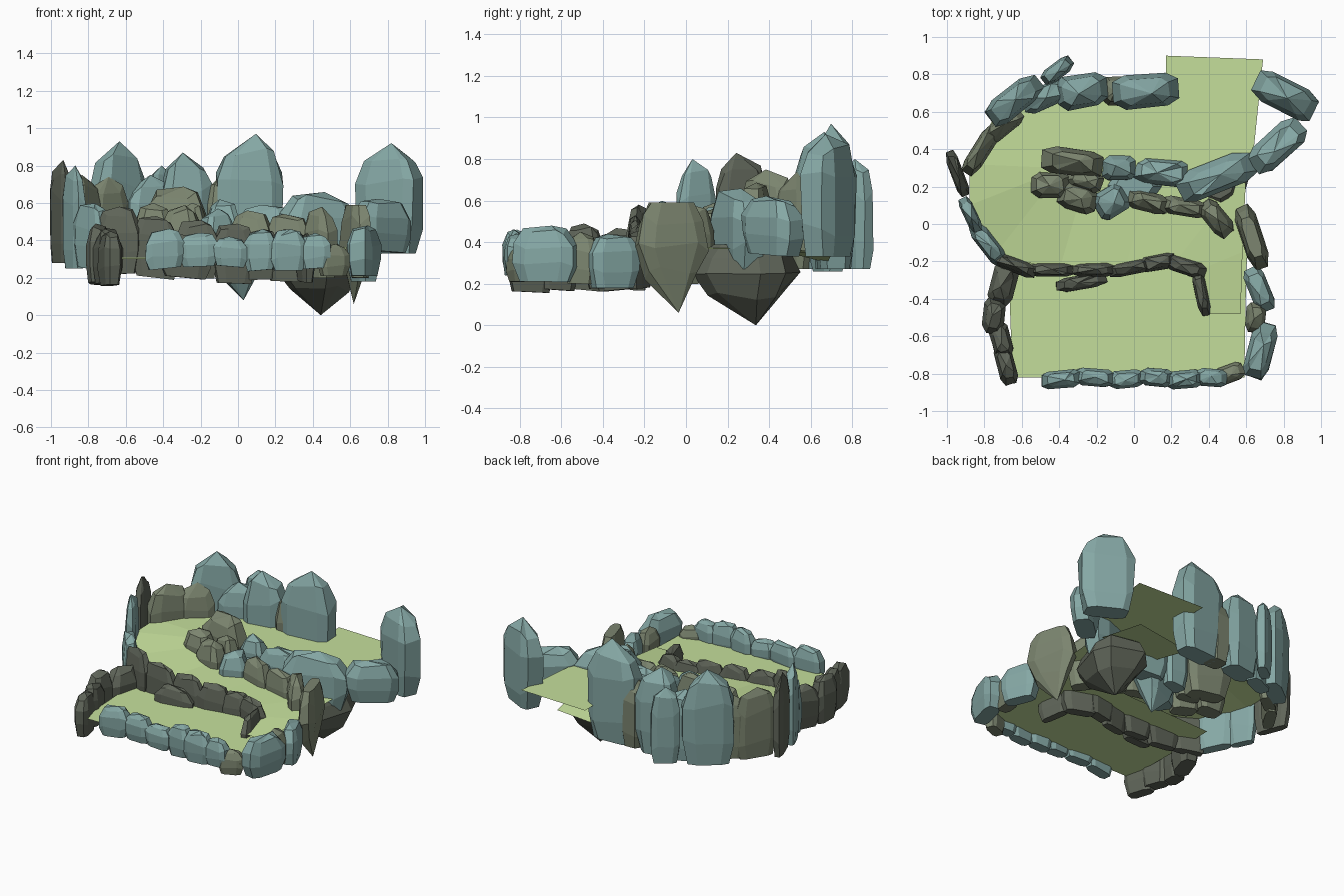
import bpy, random
from math import cos, sin, pi, radians, copysign
random.seed(4)


def material(name, rgb):
    m = bpy.data.materials.new(name)
    m.diffuse_color = (*rgb, 1)
    return m


TEAL = material("blue_stone", (0.235, 0.39, 0.375))
OLIVE = material("moss_stone", (0.20, 0.235, 0.16))
DARK = material("dark_stone", (0.115, 0.13, 0.10))
GRASS = material("grass", (0.56, 0.74, 0.33))


def mesh_object(name, verts, faces, mat):
    me = bpy.data.meshes.new(name)
    me.from_pydata(verts, [], faces)
    me.materials.append(mat)
    ob = bpy.data.objects.new(name, me)
    bpy.context.collection.objects.link(ob)
    return ob


# (height fraction, size fraction) of the faceted rings in each rock type
LOW = [(0, .78), (.30, .97), (.64, .98), (.90, .66)]
TALL = [(0, .78), (.22, .96), (.66, .98), (.86, .74)]
LUMP = [(.36, .70), (.62, 1.0), (.85, .85), (1, .6)]


def rock(name, x, y, length, width, angle, z0, z1, mat, rings=LOW, n=8):
    a, h = radians(angle), z1 - z0
    verts, faces = [], []
    offset = [random.uniform(-.13, .13) for _ in range(n)]
    tilt = random.uniform(-.12, .12) if rings is LOW else 0

    def place(u, v, z):
        return (x + u * cos(a) - v * sin(a), y + u * sin(a) + v * cos(a), z + tilt * u)

    for f, s in rings:
        for i in range(n):
            t = 2 * pi * (i + .5 + offset[i]) / n
            # blunt-ended outline, longer along the rock's own axis
            c, d = (copysign(abs(w) ** .55, w) for w in (cos(t), sin(t)))
            k = s * random.uniform(.97, 1.06)
            jz = random.uniform(-.06, .06) * h if 0 < f < 1 else 0
            verts.append(place(c * k * length / 2, d * k * width / 2, z0 + f * h + jz))
    for r in range(len(rings) - 1):
        for i in range(n):
            j = (i + 1) % n
            faces.append((r * n + i, r * n + j, r * n + n + j, r * n + n + i))
    last = (len(rings) - 1) * n
    # faceted crown, or a point beneath hanging lumps
    if rings is LUMP:
        faces.append(tuple(range(last, last + n)))
        verts.append(place(.1 * length, 0, z0))
        faces += [((i + 1) % n, i, len(verts) - 1) for i in range(n)]
    else:
        faces.append(tuple(reversed(range(n))))
        verts.append(place(random.uniform(-.12, .12) * length, random.uniform(-.1, .1) * width, z1))
        faces += [(last + i, last + (i + 1) % n, len(verts) - 1) for i in range(n)]
    return mesh_object(name, verts, faces, mat)


def group(name, specs, rings=LOW):
    for i, s in enumerate(specs):
        rock(f"{name}_{i + 1}", *s, rings=rings)


def ribbon(name, pairs):
    verts = [p for pair in pairs for p in pair]
    faces = [(2 * i, 2 * i + 2, 2 * i + 3, 2 * i + 1) for i in range(len(pairs) - 1)]
    return mesh_object(name, verts, faces, GRASS)


# Lower lawn and the ramp winding up to the rear exit
ribbon("lower_lawn", [((-.65, -.82, .30), (.59, -.82, .30)),
                      ((-.67, -.25, .31), (.60, -.25, .31)),
                      ((-.66, -.05, .31), (.62, .0, .31))])
ribbon("upper_ramp", [((.57, -.48, .33), (.39, -.48, .33)),
                      ((.58, -.15, .36), (.34, -.25, .36)),
                      ((.60, .28, .37), (.20, -.23, .38)),
                      ((.10, .30, .40), (-.05, -.25, .40)),
                      ((-.25, .27, .43), (-.40, -.25, .43)),
                      ((-.42, .25, .47), (-.74, -.16, .47)),
                      ((-.45, .27, .50), (-.88, .10, .50)),
                      ((-.42, .30, .51), (-.88, .32, .51)),
                      ((-.35, .30, .51), (-.68, .70, .51)),
                      ((-.15, .28, .51), (-.42, .74, .51)),
                      ((.30, .28, .51), (.17, .74, .51)),
                      ((.63, .30, .51), (.17, .78, .51)),
                      ((.69, .88, .51), (.17, .90, .51))])
# Turf below the exit, behind the ramp
ribbon("rear_lower_turf", [((.10, .30, .40), (.60, .28, .37)),
                           ((.12, .68, .30), (.53, .70, .34))])

# Tall cliff stones around the back and left
group("cliff_stone", [
    (.06, .71, .36, .19, 5, .27, .97, TEAL),
    (-.28, .71, .29, .19, 10, .27, .87, TEAL),
    (-.64, .66, .35, .15, 38, .27, .93, TEAL),
    (-.41, .82, .20, .09, 38, .27, .80, TEAL),
    (-.48, .68, .26, .13, 25, .26, .75, TEAL),
    (-.09, .71, .16, .16, 0, .27, .74, OLIVE),
    (-.70, .52, .25, .10, 38, .27, .74, OLIVE),
    (-.82, .39, .30, .10, 58, .26, .75, OLIVE),
    (-.945, .27, .27, .07, -70, .28, .83, DARK),
    (-.875, .05, .20, .075, -65, .25, .80, TEAL),
    (.81, .685, .38, .18, -28, .33, .92, TEAL)], TALL)

# Middle wall between the lower lawn and the ramp
group("middle_wall", [
    (-.78, -.11, .27, .10, -52, .25, .60, TEAL),
    (-.64, -.22, .25, .08, -22, .22, .58, DARK),
    (-.44, -.245, .26, .075, 0, .20, .53, DARK),
    (-.28, -.31, .28, .08, 10, .20, .43, DARK),
    (-.22, -.245, .24, .075, 0, .20, .51, DARK),
    (-.02, -.235, .24, .075, 12, .17, .49, DARK),
    (.12, -.205, .22, .09, 10, .19, .46, DARK),
    (.27, -.225, .25, .09, -18, .18, .46, DARK),
    (.36, -.37, .25, .07, -78, .18, .44, DARK)])

# Left end of the lower lawn
group("left_wall", [
    (-.70, -.32, .25, .14, 75, .17, .47, DARK),
    (-.75, -.49, .20, .12, 85, .17, .49, DARK),
    (-.71, -.62, .20, .11, -75, .17, .46, DARK),
    (-.685, -.75, .23, .10, -75, .16, .45, DARK)])

# Low kerb along the front edge
for i, (x, zlo, zhi, ln) in enumerate([(-.39, .25, .46, .22), (-.21, .26, .44, .22), (-.04, .26, .42, .19),
                                       (.12, .24, .46, .18), (.27, .24, .46, .20), (.41, .25, .44, .18)]):
    rock(f"front_kerb_{i + 1}", x, -.83 + .01 * (i % 2), ln, .10, 5 * (-1) ** i, zlo, zhi, TEAL)

# Right boundary
group("right_wall", [
    (.51, -.80, .17, .10, 22, .21, .38, OLIVE),
    (.675, -.68, .32, .14, 75, .21, .48, TEAL),
    (.65, -.50, .17, .11, 85, .20, .45, OLIVE),
    (.67, -.35, .26, .12, -68, .18, .44, TEAL),
    (.77, .42, .36, .17, 42, .34, .62, TEAL),
    (.44, .25, .46, .18, 22, .28, .66, TEAL)])

# Big stones hanging below the right side
group("hanging_boulder", [
    (.43, .29, .48, .40, 75, .0, .39, DARK),
    (.63, -.07, .36, .12, 108, .06, .59, OLIVE),
    (.0, .20, .32, .22, 20, .08, .48, TEAL)], LUMP)

# Inner outcrop in the bend of the ramp
group("inner_outcrop", [
    (-.33, .33, .34, .15, -8, .28, .69, OLIVE),
    (-.45, .21, .22, .15, 0, .26, .60, OLIVE),
    (-.30, .14, .22, .15, -15, .24, .59, OLIVE),
    (-.26, .24, .20, .12, -20, .28, .60, OLIVE),
    (-.08, .30, .19, .14, 0, .27, .62, TEAL),
    (-.12, .12, .20, .17, 30, .24, .57, TEAL),
    (.15, .28, .34, .15, -5, .28, .59, TEAL),
    (.07, .12, .24, .11, -15, .24, .56, OLIVE),
    (.27, .09, .25, .10, -10, .22, .54, OLIVE),
    (.44, .03, .23, .12, -52, .20, .58, OLIVE)])
